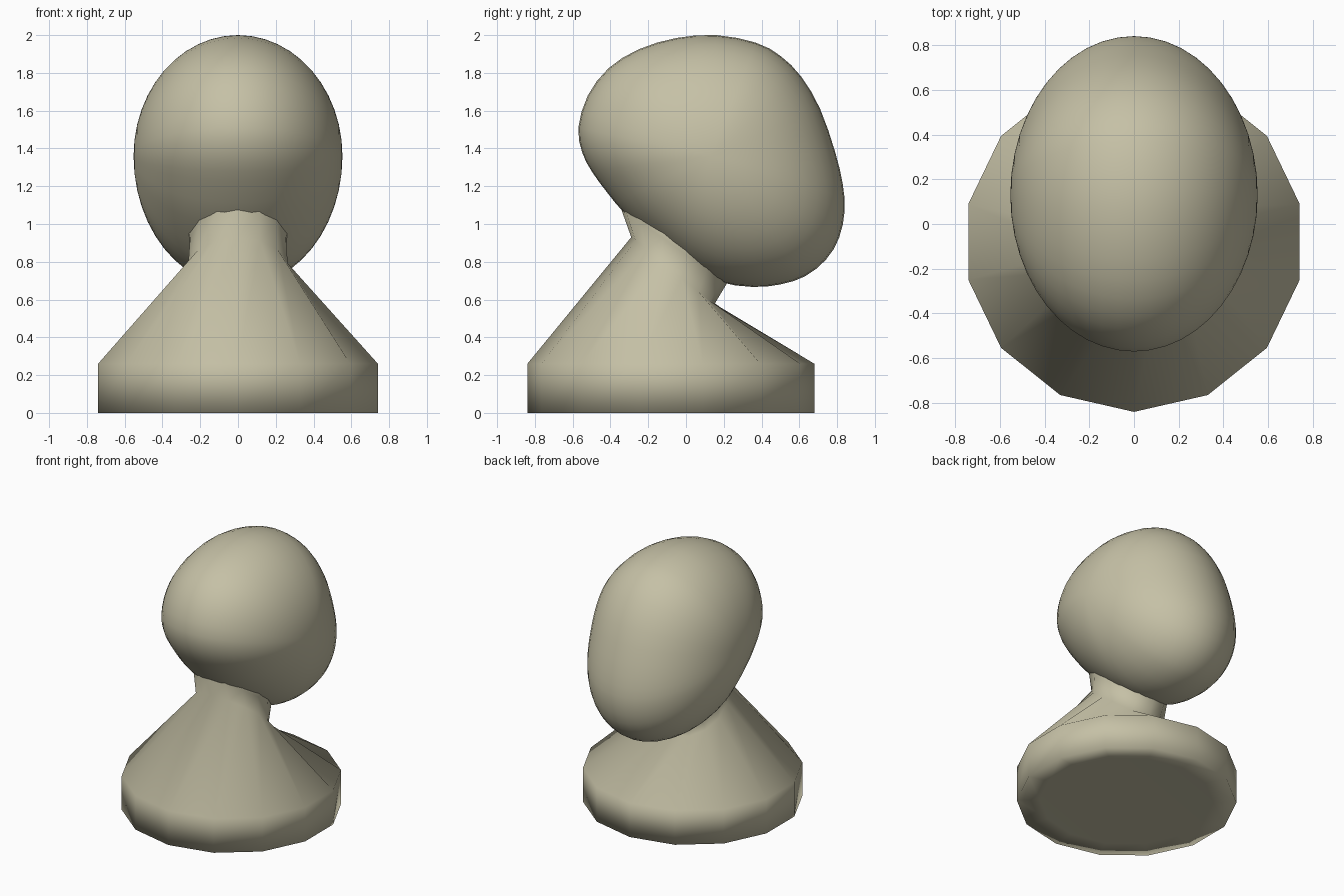
import bpy, bmesh, math
from mathutils import Vector

if "Cube" in bpy.data.objects:
    bpy.data.objects.remove(bpy.data.objects["Cube"])

clay = bpy.data.materials.new("beige_clay")
clay.diffuse_color = (0.56, 0.53, 0.38, 1)
clay.use_nodes = True
clay.node_tree.nodes["Principled BSDF"].inputs["Base Color"].default_value = clay.diffuse_color


def make_object(name, bm):
    bmesh.ops.recalc_face_normals(bm, faces=bm.faces)
    for f in bm.faces:
        f.smooth = True
    mesh = bpy.data.meshes.new(name)
    bm.to_mesh(mesh)
    bm.free()
    mesh.materials.append(clay)
    ob = bpy.data.objects.new(name, mesh)
    bpy.context.collection.objects.link(ob)
    return ob


def bridge(bm, rings):
    for a, b in zip(rings, rings[1:]):
        n = len(a)
        for i in range(n):
            j = (i + 1) % n
            bm.faces.new((a[i], a[j], b[j], b[i]))


# Base, shoulders and neck: 14-sided rings as (centre y, centre z, x radius, y radius, tilt)
TILT = math.radians(39)
SIDES = 14
ring_specs = [
    (-0.08, 0.005, 0.60, 0.60, 0),
    (-0.08, 0.0, 0.76, 0.76, 0),
    (-0.08, 0.26, 0.76, 0.76, 0),
    (-0.07, 0.752, 0.27, 0.283, TILT),
    (-0.065, 0.885, 0.26, 0.345, TILT - 0.06),
    (0.0, 1.05, 0.30, 0.33, TILT),
]
bm = bmesh.new()
rings = []
for cy, cz, rx, ry, tilt in ring_specs:
    ring = []
    for i in range(SIDES):
        a = 2 * math.pi * i / SIDES
        d = -ry * math.cos(a)
        ring.append(bm.verts.new((rx * math.sin(a),
                                  cy + d * math.cos(tilt),
                                  cz - d * math.sin(tilt))))
    rings.append(ring)
bridge(bm, rings)
bm.faces.new(rings[0])
bm.faces.new(rings[-1])
make_object("base_and_neck", bm)

# Head: side outline (y, z), swept in shrinking copies towards both sides
outline = [
    (0.16, 2.0), (-0.05, 1.985), (-0.25, 1.925), (-0.41, 1.825), (-0.52, 1.68),
    (-0.57, 1.51), (-0.55, 1.38), (-0.50, 1.28), (-0.42, 1.17), (-0.32, 1.05),
    (-0.18, 0.92), (0.0, 0.78), (0.17, 0.695), (0.35, 0.667), (0.50, 0.68),
    (0.63, 0.723), (0.74, 0.81), (0.81, 0.925), (0.84, 1.07), (0.83, 1.21),
    (0.79, 1.38), (0.71, 1.61), (0.61, 1.78), (0.50, 1.89), (0.37, 1.96),
]


def smooth_loop(points, steps):
    pts = [Vector(p) for p in points]
    n = len(pts)
    out = []
    for i in range(n):
        p0, p1, p2, p3 = (pts[(i + k) % n] for k in (-1, 0, 1, 2))
        for s in range(steps):
            t = s / steps
            out.append(0.5 * (2 * p1 + (p2 - p0) * t
                              + (2 * p0 - 5 * p1 + 4 * p2 - p3) * t * t
                              + (3 * p1 - p0 - 3 * p2 + p3) * t ** 3))
    return out


loop = smooth_loop(outline, 2)
centre = Vector((0.13, 1.36))
HALF_WIDTH, STEPS = 0.553, 24
bm = bmesh.new()
rings = []
for k in range(1, STEPS):
    phi = math.pi * (k / STEPS - 0.5)
    ring = []
    for p in loop:
        q = centre + (p - centre) * math.cos(phi)
        ring.append(bm.verts.new((HALF_WIDTH * math.sin(phi), q.x, q.y)))
    rings.append(ring)
bridge(bm, rings)
# Close both sides of the head with a fan
for ring, x in ((rings[0], -HALF_WIDTH), (rings[-1], HALF_WIDTH)):
    tip = bm.verts.new((x, centre.x, centre.y))
    for i in range(len(ring)):
        bm.faces.new((ring[i], ring[(i + 1) % len(ring)], tip))
make_object("head", bm)
